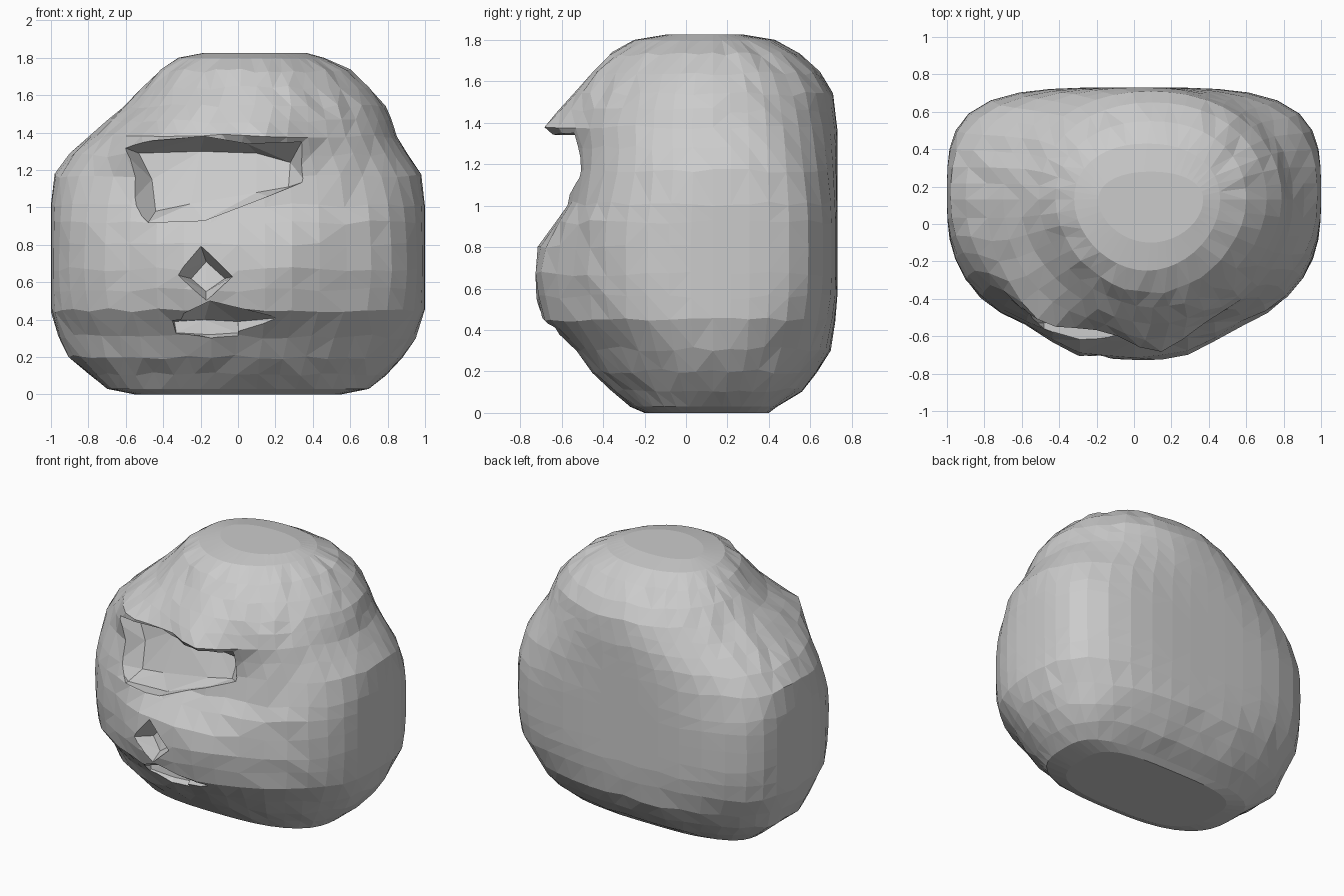
import bpy, bmesh, math, random
random.seed(4)

# outline per height: z, left x, right x, front y, back y
LEVELS = [
    (0.00, -0.55, 0.55, -0.20, 0.40), (0.03, -0.70, 0.70, -0.27, 0.44),
    (0.11, -0.80, 0.79, -0.36, 0.56), (0.20, -0.91, 0.88, -0.45, 0.63),
    (0.31, -0.96, 0.95, -0.54, 0.70), (0.45, -1.00, 1.00, -0.69, 0.72),
    (0.56, -1.00, 1.00, -0.72, 0.73), (0.67, -1.00, 1.00, -0.73, 0.73),
    (0.80, -1.00, 1.00, -0.71, 0.73), (0.92, -1.00, 1.00, -0.63, 0.73),
    (1.01, -1.00, 1.00, -0.57, 0.73), (1.17, -0.98, 0.98, -0.54, 0.73),
    (1.28, -0.90, 0.91, -0.55, 0.73), (1.38, -0.79, 0.85, -0.56, 0.73),
    (1.46, -0.70, 0.82, -0.55, 0.72), (1.54, -0.61, 0.79, -0.53, 0.71),
    (1.64, -0.51, 0.71, -0.45, 0.65), (1.73, -0.42, 0.60, -0.37, 0.55),
    (1.80, -0.32, 0.46, -0.25, 0.43), (1.825, -0.19, 0.37, -0.10, 0.28)]
# roundness of the plan per height: z, front power, back power
POWERS = [(0.0, 3.0, 3.5), (0.1, 2.3, 3.0), (0.3, 2.0, 2.6), (0.5, 2.5, 3.4),
          (0.7, 2.7, 3.8), (0.95, 2.5, 3.7), (1.15, 2.25, 3.0),
          (1.35, 2.15, 2.4), (1.55, 1.8, 2.1), (1.83, 1.9, 2.2)]
SEG = 44


def mesh_object(name, rings):
    """Loft closed rings of points and cap both ends."""
    bm = bmesh.new()
    loops = [[bm.verts.new(p) for p in r] for r in rings]
    n = len(loops[0])
    for a, b in zip(loops, loops[1:]):
        for i in range(n):
            bm.faces.new((a[i], a[(i + 1) % n], b[(i + 1) % n], b[i]))
    bm.faces.new(loops[0][::-1])
    bm.faces.new(loops[-1])
    bmesh.ops.triangulate(bm, faces=bm.faces[:])
    bmesh.ops.recalc_face_normals(bm, faces=bm.faces[:])
    me = bpy.data.meshes.new(name)
    bm.to_mesh(me)
    bm.free()
    ob = bpy.data.objects.new(name, me)
    bpy.context.collection.objects.link(ob)
    return ob


def bump(x, z, cx, cz, wx, wz):
    return math.exp(-((x - cx) / wx) ** 2 - ((z - cz) / wz) ** 2)


def powers(z):
    for (z0, f0, b0), (z1, f1, b1) in zip(POWERS, POWERS[1:]):
        if z <= z1:
            u = (z - z0) / (z1 - z0)
            return f0 + (f1 - f0) * u, b0 + (b1 - b0) * u


def section(z, xl, xr, yf, yb):
    """One rounded plan outline, with muzzle and brow swellings."""
    cx, rx, cy, pts = (xl + xr) / 2, (xr - xl) / 2, 0.13, []
    base = max(yf, -0.60)
    front, rear = powers(z)
    for i in range(SEG):
        t = 2 * math.pi * i / SEG
        c, s = math.cos(t), math.sin(t)
        n = rear if s > 0 else front
        k = (abs(c) ** n + abs(s) ** n) ** (-1 / n)
        x = cx + rx * c * k
        y = cy + (yb - cy if s > 0 else cy - base) * s * k
        dz = 0
        if s < -0.2:
            y += (yf - base) * math.exp(-((x + 0.02) / 0.46) ** 4)
            y -= 0.13 * bump(x, z, 0.12, 1.39, 0.2, 0.09)
            y -= 0.11 * bump(x, z, -0.50, 1.36, 0.22, 0.10)
        if 0.05 < z < 1.75:
            # hewn irregularity
            dz = random.uniform(-0.012, 0.012)
            if s < -0.3:
                y += random.uniform(-0.007, 0.007)
        pts.append((x, y, z + dz))
    return pts


def carve(body, name, mouth, y_mouth, back):
    """Cut a tapering hollow from an x-z outline to inner x, y, z points."""
    rings = [[(x, -1.0, z) for x, z in mouth],
             [(x, y_mouth, z) for x, z in mouth], back]
    cutter = mesh_object(name, rings)
    cutter.hide_render = True
    mod = body.modifiers.new(name, 'BOOLEAN')
    mod.operation, mod.solver, mod.object = 'DIFFERENCE', 'EXACT', cutter
    bpy.context.view_layer.objects.active = body
    bpy.ops.object.modifier_apply(modifier=name)
    bpy.data.objects.remove(cutter, do_unlink=True)


boulder = mesh_object("boulder", [section(*lv) for lv in LEVELS])

# wide hollow under the brow, floor sloping out to the front
carve(boulder, "brow_hollow",
      [(-0.66, 1.34), (-0.18, 1.38), (0.05, 1.34), (0.34, 1.35), (0.36, 1.14),
       (0.16, 1.06), (-0.18, 0.93), (-0.48, 0.92), (-0.58, 1.02)], -0.53,
      [(-0.53, -0.34, 1.29), (-0.2, -0.37, 1.30), (0.1, -0.38, 1.29),
       (0.28, -0.40, 1.24), (0.27, -0.45, 1.11), (0.1, -0.47, 1.08),
       (-0.25, -0.47, 1.02), (-0.44, -0.43, 0.98), (-0.46, -0.37, 1.15)])

# diamond pit
carve(boulder, "diamond_pit",
      [(-0.33, 0.64), (-0.20, 0.80), (-0.03, 0.63), (-0.17, 0.50)], -0.71,
      [(-0.25, -0.58, 0.62), (-0.17, -0.58, 0.71), (-0.07, -0.60, 0.62), (-0.17, -0.62, 0.55)])

# low notch with a ledge
carve(boulder, "low_notch",
      [(-0.36, 0.40), (-0.15, 0.50), (0.22, 0.41), (0.0, 0.27), (-0.15, 0.25), (-0.34, 0.29)], -0.64,
      [(-0.34, -0.48, 0.39), (-0.18, -0.48, 0.40), (0.0, -0.49, 0.39),
       (0.0, -0.49, 0.33), (-0.15, -0.49, 0.32), (-0.33, -0.49, 0.33)])
